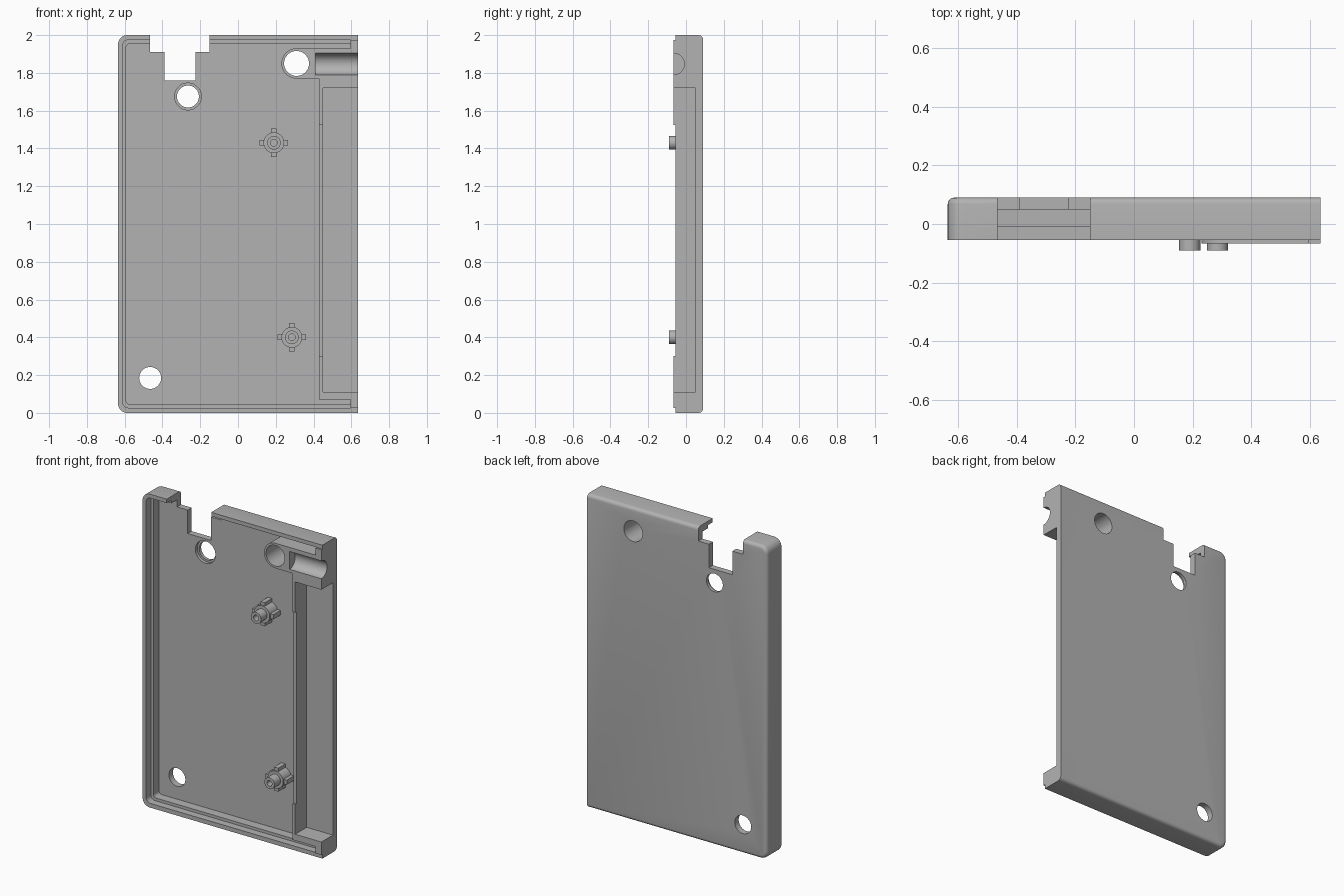
import bpy, bmesh
from math import sin, cos, pi, radians
from mathutils import Matrix

if "Cube" in bpy.data.objects:
    bpy.data.objects.remove(bpy.data.objects["Cube"])

grey = bpy.data.materials.new("plain grey")
grey.use_nodes = True
grey.diffuse_color = (0.45, 0.45, 0.45, 1)
grey.node_tree.nodes["Principled BSDF"].inputs["Base Color"].default_value = grey.diffuse_color

BACK, FLOOR, LEDGE, RIM, PAD, TIP = 0.09, 0.05, -0.008, -0.055, -0.066, -0.09
SUNK = FLOOR + 0.01   # inserts reach a little into the floor
EDGE = 0.635          # half width


def arc(x, z, r, a0, a1, n):
    return [(x + r * cos(radians(a0 + (a1 - a0) * i / n)),
             z + r * sin(radians(a0 + (a1 - a0) * i / n))) for i in range(n + 1)]


def prism(name, outline, y0, y1):
    """Extrude an x-z outline from y0 to y1."""
    bm = bmesh.new()
    face = bm.faces.new([bm.verts.new((x, y0, z)) for x, z in outline])
    new = bmesh.ops.extrude_face_region(bm, geom=[face])["geom"]
    bmesh.ops.translate(bm, vec=(0, y1 - y0, 0),
                        verts=[v for v in new if isinstance(v, bmesh.types.BMVert)])
    bmesh.ops.recalc_face_normals(bm, faces=bm.faces)
    return finish(name, bm)


def finish(name, bm):
    mesh = bpy.data.meshes.new(name)
    bm.to_mesh(mesh)
    bm.free()
    mesh.materials.append(grey)
    ob = bpy.data.objects.new(name, mesh)
    bpy.context.collection.objects.link(ob)
    return ob


def block(name, x0, x1, z0, z1, y0, y1, r=0):
    """Box whose two corners on the x0 side may be rounded."""
    pts = [(x1, z0), (x1, z1)]
    if r:
        pts += arc(x0 + r, z1 - r, r, 90, 180, 8) + arc(x0 + r, z0 + r, r, 180, 270, 8)
    else:
        pts += [(x0, z1), (x0, z0)]
    return prism(name, pts, y0, y1)


def disc(name, x, z, r, y0, y1):
    return prism(name, arc(x, z, r, 0, 360, 48)[:-1], y0, y1)


def boolean(ob, tools, op="DIFFERENCE"):
    bpy.context.view_layer.objects.active = ob
    for tool in tools:
        mod = ob.modifiers.new("cut", "BOOLEAN")
        mod.operation, mod.object, mod.solver = op, tool, "EXACT"
        bpy.ops.object.modifier_apply(modifier=mod.name)


def discard(tools):
    for tool in tools:
        bpy.data.objects.remove(tool)


# Outer shell, back edges rounded except on the open side
shell = block("shell", -EDGE, EDGE, 0, 2, RIM, BACK, 0.05)
bm = bmesh.new()
bm.from_mesh(shell.data)
edges = [e for e in bm.edges if all(v.co.y > BACK - 0.001 for v in e.verts)
         and any(v.co.x < EDGE - 0.001 for v in e.verts)]
bmesh.ops.bevel(bm, geom=edges, offset=0.022, segments=4, profile=0.5, affect="EDGES")
bm.to_mesh(shell.data)
bm.free()

# Pockets, side opening and stepped notch
pockets = [
    block("lip_cutter", -0.61, 0.595, 0.027, 1.975, -0.2, LEDGE, 0.03),
    block("pocket_cutter", -0.592, 0.595, 0.045, 1.955, -0.2, FLOOR, 0.02),
    block("side_cutter", 0.45, 0.7, 0.11, 1.72, -0.2, FLOOR),
    block("notch_cutter", -0.465, -0.15, 1.91, 2.1, -0.2, 0.2),
    block("slot_cutter", -0.39, -0.225, 1.76, 1.95, -0.2, 0.2),
    disc("ring_cutter", -0.265, 1.675, 0.071, -0.2, 0.07),
    disc("upper_hole_cutter", -0.265, 1.675, 0.058, -0.2, 0.2),
    disc("lower_hole_cutter", -0.465, 0.185, 0.058, -0.2, 0.2),
]
boolean(shell, pockets)
discard(pockets)

# Cable block with round boss, and its raised pad
cable_block = prism("cable_block", [(0.43, 1.77), (0.43, 1.72), (0.6, 1.72), (0.6, 1.93), (0.43, 1.93)]
                    + arc(0.31, 1.85, 0.08, 90, 270, 24), PAD, SUNK)
upper_pad = block("upper_pad", 0.595, EDGE, 1.72, 1.975, PAD, RIM + 0.005)

# Cable channel and boss hole
channel_mesh = bmesh.new()
bmesh.ops.create_cone(channel_mesh, cap_ends=True, segments=48, radius1=0.057, radius2=0.057, depth=0.3,
                      matrix=Matrix.Translation((0.56, PAD, 1.847)) @ Matrix.Rotation(pi / 2, 4, "Y"))
cutters = [finish("channel_cutter", channel_mesh),
           disc("boss_hole_cutter", 0.31, 1.85, 0.066, -0.2, 0.2)]
for ob in (shell, cable_block, upper_pad):
    boolean(ob, cutters)
discard(cutters)

# Inner wall along the side opening, with raised ends
inner_wall = block("inner_wall", 0.43, 0.45, 0.07, 1.75, RIM, SUNK)
wall_end_low = block("wall_end_low", 0.43, 0.45, 0.07, 0.3, PAD, RIM + 0.005)
wall_end_high = block("wall_end_high", 0.43, 0.45, 1.525, 1.75, PAD, RIM + 0.005)
lower_block = block("lower_block", 0.43, 0.6, 0.07, 0.11, PAD, SUNK)
lower_pad = block("lower_pad", 0.595, EDGE, 0.027, 0.11, PAD, RIM + 0.005)
parts = [shell, cable_block, upper_pad, inner_wall, wall_end_low, wall_end_high, lower_block, lower_pad]

# Mounting posts: ribbed core with a hollow tip
for name, x, z in (("upper_post", 0.19, 1.43), ("lower_post", 0.285, 0.4)):
    post = disc(name, x, z, 0.055, -0.03, SUNK)
    adds = [block("rib_across", x - 0.075, x + 0.075, z - 0.015, z + 0.015, -0.022, SUNK),
            block("rib_upright", x - 0.015, x + 0.015, z - 0.075, z + 0.075, -0.022, SUNK),
            disc("tip", x, z, 0.036, TIP, 0)]
    bore = [disc("bore", x, z, 0.018, -0.2, 0.02)]
    boolean(post, adds, "UNION")
    boolean(post, bore)
    discard(adds + bore)
    parts.append(post)

# Smooth shading with sharp edges kept
bpy.ops.object.select_all(action="DESELECT")
for ob in parts:
    ob.select_set(True)
bpy.context.view_layer.objects.active = shell
bpy.ops.object.shade_smooth_by_angle(angle=radians(30))
